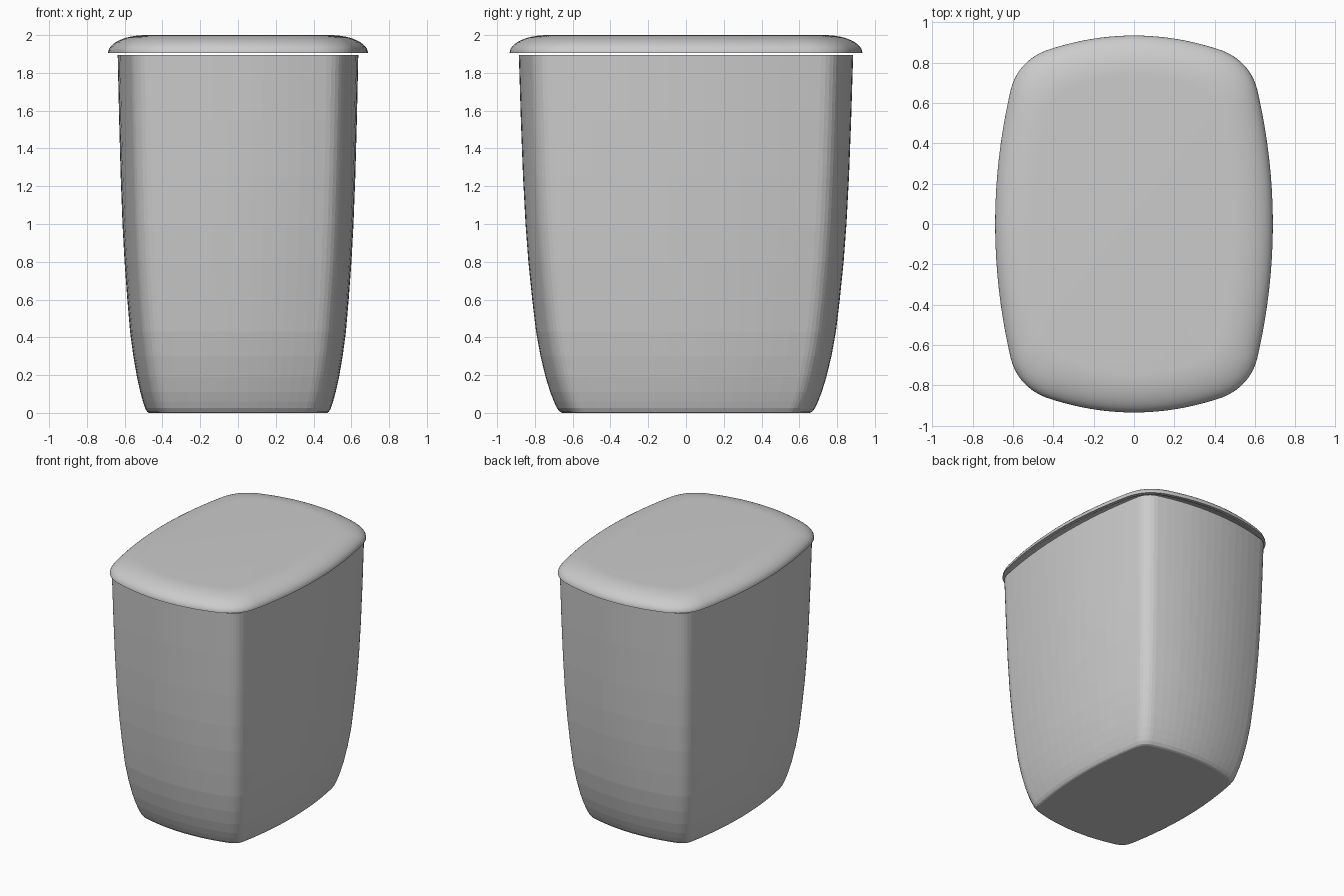
import bpy, bmesh, math

cube = bpy.data.objects.get("Cube")
if cube:
    bpy.data.objects.remove(cube, do_unlink=True)

grey = bpy.data.materials.new("light grey plastic")
grey.use_nodes = True
grey.diffuse_color = (0.6, 0.6, 0.6, 1)
grey.node_tree.nodes["Principled BSDF"].inputs["Base Color"].default_value = (0.6, 0.6, 0.6, 1)


def bowed_outline(hx, hy, cx, cy, r, side=7, corner=6):
    """Rounded rectangle with bowed sides; (cx, cy) is the corner before rounding by r."""
    def right(y):
        return (hx - (hx - cx) * (y / cy) ** 2, y)

    def back(x):
        return (x, hy - (hy - cy) * (x / cx) ** 2)

    a, b = right(cy - r), back(cx - r)
    quarter = [right((cy - r) * i / side) for i in range(side + 1)]
    for i in range(1, corner):
        t = i / corner
        quarter.append(tuple((1 - t) ** 2 * p + 2 * t * (1 - t) * c + t * t * q
                             for p, c, q in zip(a, (cx, cy), b)))
    quarter += [back((cx - r) * (1 - i / side)) for i in range(side + 1)]
    half = quarter + [(-x, y) for x, y in reversed(quarter[:-1])]
    return half + [(x, -y) for x, y in reversed(half[1:-1])]


def loft(name, outline, rings):
    """Skin scaled copies (sx, sy, z) of the outline and cap both ends."""
    bm = bmesh.new()
    loops = [[bm.verts.new((x * sx, y * sy, z)) for x, y in outline] for sx, sy, z in rings]
    n = len(outline)
    for low, high in zip(loops, loops[1:]):
        for i in range(n):
            j = (i + 1) % n
            bm.faces.new((low[i], low[j], high[j], high[i]))
    bm.faces.new(list(reversed(loops[0])))
    bm.faces.new(loops[-1])
    bmesh.ops.recalc_face_normals(bm, faces=bm.faces)
    mesh = bpy.data.meshes.new(name)
    bm.to_mesh(mesh)
    bm.free()
    mesh.materials.append(grey)
    obj = bpy.data.objects.new(name, mesh)
    bpy.context.collection.objects.link(obj)
    return obj


# Bin body: tapered outer wall, then the inner wall back down to the floor
profile = [(0.74, 0), (0.755, 0.006), (0.772, 0.025), (0.79, 0.06), (0.812, 0.11),
           (0.84, 0.19), (0.87, 0.3), (0.897, 0.43), (0.92, 0.6), (0.943, 0.8),
           (0.96, 1.0), (0.975, 1.25), (0.988, 1.55), (1, 1.895)]
wall = 0.04
outer = [(s, s, z) for s, z in profile]
inner = [(s - wall, s - wall, z) for s, z in reversed(profile) if z > 0.05]
loft("bin_body", bowed_outline(0.637, 0.885, 0.55, 0.795, 0.08), outer + inner)

# Lid: hollow underside, thin rim, rounded edge and flat top
hx, hy, rim_z = 0.688, 0.934, 1.905


def inset(d, z):
    return ((hx - d) / hx, (hy - d) / hy, z)


lid_rings = [inset(0.2, 1.975), inset(0.1, 1.955), inset(0.025, rim_z)]
steps = 12
for i in range(steps + 1):
    t = math.pi / 2 * i / steps
    lid_rings.append(inset(0.2 * (1 - math.cos(t)), rim_z + (2 - rim_z) * math.sin(t)))
lid = loft("lid", bowed_outline(hx, hy, 0.575, 0.805, 0.14, 12, 10), lid_rings)
bpy.ops.object.select_all(action="DESELECT")
lid.select_set(True)
bpy.context.view_layer.objects.active = lid
bpy.ops.object.shade_smooth_by_angle(angle=math.radians(35))
